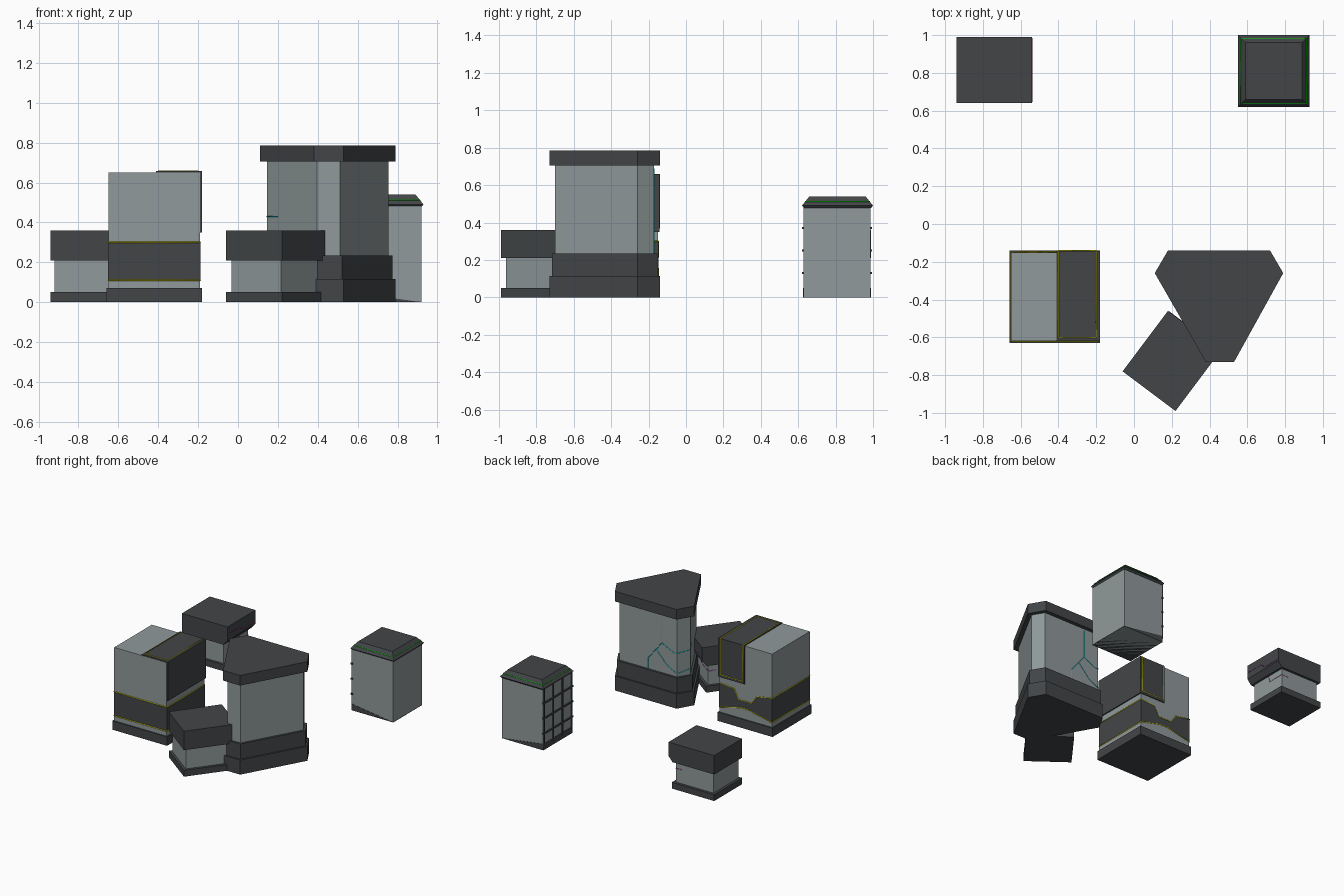
import bpy, bmesh, math
from mathutils import Matrix, Vector

if "Cube" in bpy.data.objects:
    bpy.data.objects.remove(bpy.data.objects["Cube"])


def material(name, c):
    m = bpy.data.materials.new(name)
    m.diffuse_color = (*c, 1)
    m.use_nodes = True
    m.node_tree.nodes["Principled BSDF"].inputs["Base Color"].default_value = m.diffuse_color
    return m


DARK = material("dark_panel", (0.055, 0.06, 0.064))
LIGHT = material("light_panel", (0.28, 0.32, 0.325))
YELLOW = material("yellow_trim", (0.65, 0.6, 0.0))
GREEN = material("green_trim", (0.0, 0.7, 0.0))
CYAN = material("cyan_trim", (0.0, 0.6, 0.65))
PINK = material("magenta_trim", (0.5, 0.03, 0.5))


def finish(name, bm, mat, xf=None):
    bmesh.ops.recalc_face_normals(bm, faces=bm.faces[:])
    me = bpy.data.meshes.new(name)
    bm.to_mesh(me)
    bm.free()
    me.materials.append(mat)
    ob = bpy.data.objects.new(name, me)
    bpy.context.collection.objects.link(ob)
    if xf:
        ob.matrix_world = xf
    return ob


def prism(name, pts, lo, hi, axis, mat, xf=None):
    """Extrude a 2D outline along an axis from lo to hi."""
    to3 = {'x': lambda a, b, h: (h, a, b),
           'y': lambda a, b, h: (a, h, b),
           'z': lambda a, b, h: (a, b, h)}[axis]
    bm = bmesh.new()
    r0 = [bm.verts.new(to3(a, b, lo)) for a, b in pts]
    r1 = [bm.verts.new(to3(a, b, hi)) for a, b in pts]
    bm.faces.new(r0)
    bm.faces.new(r1)
    n = len(pts)
    for i in range(n):
        j = (i + 1) % n
        bm.faces.new((r0[i], r0[j], r1[j], r1[i]))
    return finish(name, bm, mat, xf)


def box(name, x0, x1, y0, y1, z0, z1, mat, xf=None):
    return prism(name, [(x0, y0), (x1, y0), (x1, y1), (x0, y1)], z0, z1, 'z', mat, xf)


def trim(name, pts, mat, r=0.003, closed=False, xf=None):
    """Thin four-sided strip following a path."""
    cu = bpy.data.curves.new(name, 'CURVE')
    cu.dimensions = '3D'
    cu.bevel_depth = r
    cu.bevel_resolution = 0
    sp = cu.splines.new('POLY')
    sp.points.add(len(pts) - 1)
    for p, co in zip(sp.points, pts):
        p.co = (*co, 1)
    sp.use_cyclic_u = closed
    cu.materials.append(mat)
    ob = bpy.data.objects.new(name, cu)
    bpy.context.collection.objects.link(ob)
    if xf:
        ob.matrix_world = xf


def inset(pts, d):
    """Offset a counter-clockwise convex outline inwards."""
    n, out = len(pts), []
    P = [Vector(p) for p in pts]
    for i in range(n):
        a = (P[i] - P[i - 1]).normalized()
        b = (P[(i + 1) % n] - P[i]).normalized()
        na, nb = Vector((-a.y, a.x)), Vector((-b.y, b.x))
        out.append(tuple(P[i] + (na + nb) * d / (1 + na.dot(nb))))
    return out


# Banded tower (yellow trim)
box("banded_base", -0.66, -0.18, -0.63, -0.14, 0, 0.07, DARK)
box("banded_body", -0.65, -0.19, -0.62, -0.15, 0.06, 0.65, LIGHT)
box("banded_belt", -0.652, -0.188, -0.622, -0.16, 0.11, 0.30, DARK)
top_edge = [(-0.188, 0.30), (-0.32, 0.29), (-0.355, 0.215), (-0.475, 0.215),
            (-0.52, 0.28), (-0.652, 0.30)]
low_edge = [(-0.652, 0.11), (-0.44, 0.155), (-0.37, 0.155), (-0.188, 0.11)]
prism("banded_belt_back", top_edge + low_edge, -0.16, -0.147, 'y', DARK)
for name, edge, z in (("top", top_edge, 0.30), ("low", low_edge[::-1], 0.11)):
    path = [(x, -0.147, zz) for x, zz in edge]
    path += [(-0.652, -0.622, z), (-0.188, -0.622, z)]
    trim("belt_trim_" + name, path, YELLOW, 0.0035, True)
box("banded_corner_cap", -0.41, -0.181, -0.619, -0.142, 0.35, 0.657, DARK)
trim("corner_cap_trim", [(-0.40, -0.60, 0.657), (-0.20, -0.60, 0.657),
                         (-0.20, -0.142, 0.657), (-0.20, -0.142, 0.37),
                         (-0.40, -0.142, 0.37), (-0.40, -0.142, 0.657)], YELLOW, 0.004, True)

# Lattice tower (green trim)
cx, cy = 0.74, 0.81
box("lattice_body", 0.56, 0.92, 0.627, 0.987, 0, 0.49, LIGHT)
prism("lattice_foot", [(0.557, 0), (0.922, 0), (0.557, 0.05)], 0.625, 0.989, 'y', DARK)
for i, (r1, r2, z0, z1) in enumerate([(0.18, 0.19, 0.478, 0.49), (0.19, 0.15, 0.49, 0.54)]):
    bm = bmesh.new()
    s = math.sqrt(2)
    bmesh.ops.create_cone(bm, cap_ends=True, segments=4, radius1=r1 * s, radius2=r2 * s,
                          depth=z1 - z0,
                          matrix=Matrix.Translation((cx, cy, (z0 + z1) / 2))
                          @ Matrix.Rotation(math.pi / 4, 4, 'Z'))
    # square the corners to the axes whatever the cone's first angle is
    for v in bm.verts:
        r = r1 if v.co.z < (z0 + z1) / 2 else r2
        if abs(v.co.x - cx) < 0.01 or abs(v.co.y - cy) < 0.01:
            d = Matrix.Rotation(math.pi / 4, 3, 'Z') @ (v.co - Vector((cx, cy, 0)))
            v.co = Vector((cx, cy, 0)) + d
    finish("lattice_roof_%d" % i, bm, DARK)
g = 0.173
trim("roof_trim", [(cx + a * g, cy + b * g, 0.512) for a, b in
                   ((-1, -1), (1, -1), (1, 1), (-1, 1))], GREEN, 0.003, True)
for z in (0.13, 0.25, 0.37):
    box("lattice_rail", 0.552, 0.567, 0.62, 0.994, z - 0.006, z + 0.006, DARK)
for y in (0.635, 0.75, 0.865, 0.98):
    box("lattice_post", 0.553, 0.565, y - 0.005, y + 0.005, 0.03, 0.485, DARK)

# Two small pods, one turned
for name, loc, ang in (("pod_a", (-0.74, 0.815, 0), 0),
                       ("pod_b", (0.20, -0.725, 0), math.atan2(0.8, 0.6))):
    xf = Matrix.Translation(loc) @ Matrix.Rotation(ang, 4, 'Z')
    box(name + "_base", -0.2, 0.17, -0.175, 0.175, 0, 0.05, DARK, xf)
    box(name + "_body", -0.18, 0.15, -0.155, 0.155, 0.04, 0.22, LIGHT, xf)
    prism(name + "_top", [(-0.2, 0.21), (0.165, 0.21), (0.2, 0.25), (0.2, 0.36), (-0.2, 0.36)],
          -0.175, 0.175, 'y', DARK, xf)
    trim(name + "_circuit_top", [(0.2, -0.17, 0.30), (0.2, -0.02, 0.30), (0.2, 0.02, 0.265),
                                 (0.2, 0.17, 0.265)], PINK, 0.002, xf=xf)
    trim(name + "_circuit_body", [(0.2, 0.02, 0.265), (0.165, 0.02, 0.21), (0.15, 0.02, 0.16),
                                  (0.15, 0.155, 0.16), (0.09, 0.155, 0.16)], PINK, 0.002, xf=xf)

# Tall six-sided tower (cyan trim)
plan = [(0.38, -0.73), (0.53, -0.73), (0.79, -0.26), (0.72, -0.14), (0.18, -0.14), (0.11, -0.26)]
prism("hex_plinth", plan, 0, 0.115, 'z', DARK)
prism("hex_plinth_upper", inset(plan, 0.013), 0.115, 0.235, 'z', DARK)
wall = inset(plan, 0.03)
prism("hex_body", wall, 0.23, 0.72, 'z', LIGHT)
prism("hex_cap", plan, 0.705, 0.785, 'z', DARK)
yb = -0.17
c4, c5, c0 = wall[4], wall[5], wall[0]
dash = tuple(c5[i] + (c0[i] - c5[i]) * 0.22 for i in range(2))
trim("circuit_main", [(0.33, yb, 0.69), (0.33, yb, 0.47), (0.45, yb, 0.32), (0.45, yb, 0.235)],
     CYAN, 0.0025)
trim("circuit_upper", [(0.33, yb, 0.47), (0.23, yb, 0.42), (*c4, 0.42), (*c5, 0.43), (*dash, 0.43)],
     CYAN, 0.0025)
trim("circuit_lower", [(0.38, yb, 0.405), (0.28, yb, 0.30), (*c4, 0.26), (*c5, 0.28)],
     CYAN, 0.0025)
